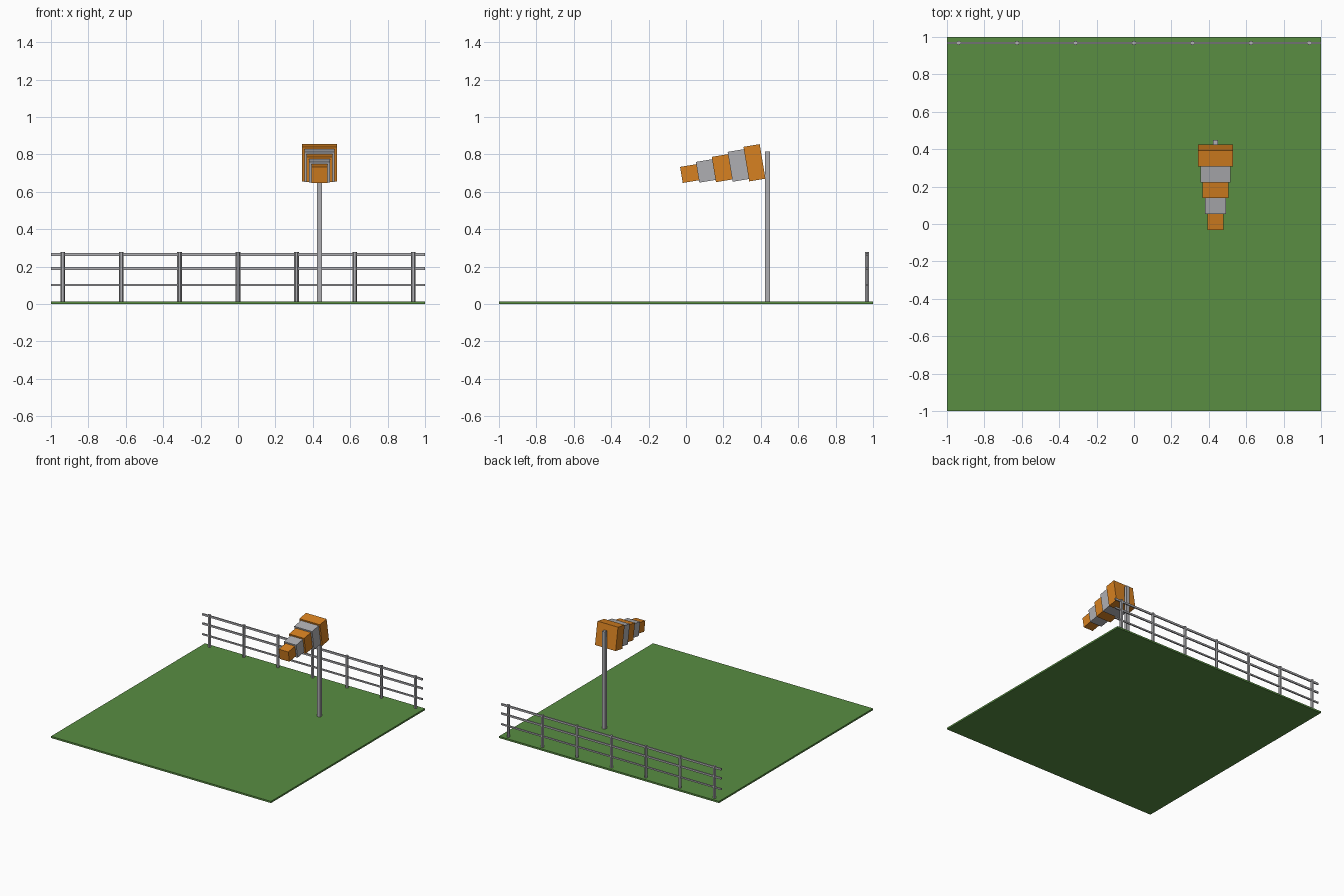
import bpy
from math import radians, cos, sin

cube = bpy.data.objects.get("Cube")
if cube:
    bpy.data.objects.remove(cube, do_unlink=True)


def material(name, rgb):
    mat = bpy.data.materials.new(name)
    mat.use_nodes = True
    mat.diffuse_color = (*rgb, 1)
    mat.node_tree.nodes["Principled BSDF"].inputs["Base Color"].default_value = (*rgb, 1)
    return mat


grass = material("grass green", (0.10, 0.27, 0.055))
metal = material("metal grey", (0.43, 0.43, 0.45))
white = material("sock pale grey", (0.43, 0.43, 0.45))
orange = material("sock orange", (0.68, 0.22, 0.015))


def finish(name, size, mat):
    obj = bpy.context.object
    obj.name = name
    obj.scale = size
    obj.data.materials.append(mat)
    bpy.ops.object.transform_apply(location=False, rotation=False, scale=True)
    return obj


def box(name, center, size, mat, tilt=0.0):
    bpy.ops.mesh.primitive_cube_add(size=1, location=center, rotation=(tilt, 0, 0))
    return finish(name, size, mat)


def hex_post(name, x, y, bottom, top, radius, mat):
    bpy.ops.mesh.primitive_cylinder_add(vertices=6, radius=1, depth=1,
                                        location=(x, y, (bottom + top) / 2),
                                        rotation=(0, 0, radians(30)))
    return finish(name, (radius, radius, top - bottom), mat)


# Ground slab
GROUND = 0.014
box("ground", (0, 0, GROUND / 2), (2, 2, GROUND), grass)

# Fence along the back edge
FENCE_Y = 0.968
for i in range(7):
    hex_post(f"fence_post_{i + 1}", (i - 3) * 0.3125, FENCE_Y, GROUND / 2, 0.278, 0.0125, metal)
for name, z, height in (("lower", 0.102, 0.012), ("middle", 0.19, 0.015), ("upper", 0.265, 0.016)):
    box(f"fence_rail_{name}", (0, FENCE_Y, z), (2, 0.01, height), metal)

# Windsock pole
POLE_X = 0.436
box("windsock_pole", (POLE_X, 0.436, 0.411), (0.026, 0.026, 0.808), metal)

# Windsock: square segments shrinking towards the drooping tip
TILT = radians(9.5)
STEP = 0.088
for i in range(5):
    width = 0.187 - 0.025 * i
    center = (POLE_X, 0.366 - i * STEP * cos(TILT), 0.755 - i * STEP * sin(TILT))
    box(f"windsock_segment_{i + 1}", center, (width, STEP, width),
        white if i % 2 else orange, TILT)
